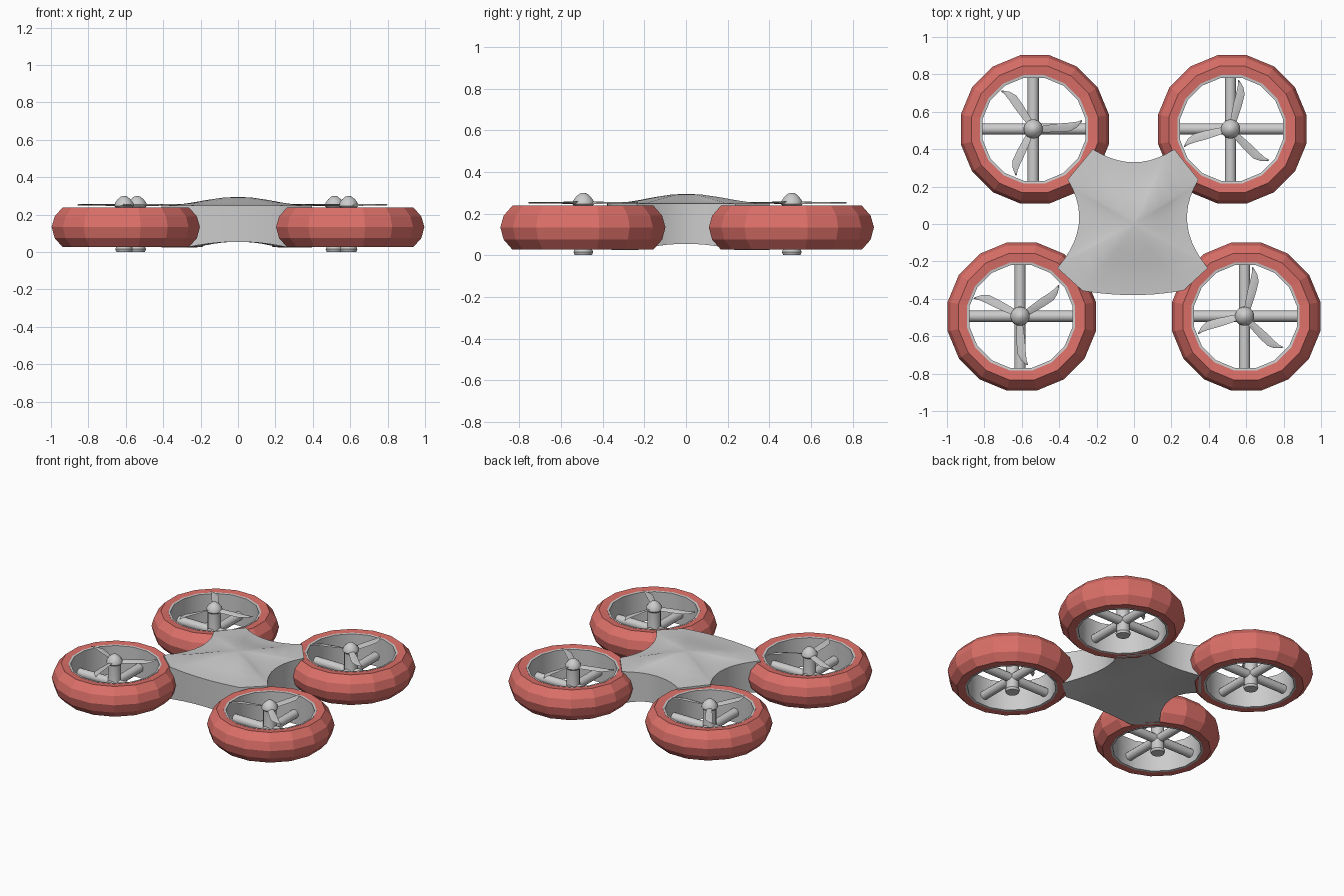
import bpy, bmesh, math
from mathutils import Vector, Matrix

if "Cube" in bpy.data.objects:
    bpy.data.objects.remove(bpy.data.objects["Cube"])

red = bpy.data.materials.new("red_guard")
red.diffuse_color = (0.72, 0.16, 0.14, 1)
red.use_nodes = True
red.node_tree.nodes["Principled BSDF"].inputs["Base Color"].default_value = red.diffuse_color


def finish(bm, name, smooth=None, mat=None):
    bmesh.ops.remove_doubles(bm, verts=bm.verts, dist=1e-5)
    bmesh.ops.recalc_face_normals(bm, faces=bm.faces)
    me = bpy.data.meshes.new(name)
    bm.to_mesh(me)
    bm.free()
    ob = bpy.data.objects.new(name, me)
    bpy.context.collection.objects.link(ob)
    if mat:
        me.materials.append(mat)
    if smooth:
        bpy.ops.object.select_all(action='DESELECT')
        ob.select_set(True)
        bpy.context.view_layer.objects.active = ob
        bpy.ops.object.shade_smooth_by_angle(angle=math.radians(smooth))
    return ob


def bridge(bm, loops):
    for a, b in zip(loops, loops[1:]):
        n = len(a)
        for i in range(n):
            bm.faces.new((a[i], a[(i + 1) % n], b[(i + 1) % n], b[i]))


def lathe(name, profile, sides, centre, closed=False, **kw):
    bm = bmesh.new()
    loops = []
    for r, z in profile:
        loops.append([bm.verts.new((centre[0] + r * math.cos((i + .5) * math.tau / sides),
                                    centre[1] + r * math.sin((i + .5) * math.tau / sides), z))
                      for i in range(sides)])
    bridge(bm, loops + loops[:1] if closed else loops)
    if not closed:
        bm.faces.new(loops[0])
        bm.faces.new(loops[-1])
    return finish(bm, name, **kw)


def struts(name, c):
    # two crossed round bars inside the duct
    bm = bmesh.new()
    for axis in 'XY':
        m = Matrix.Translation((c[0], c[1], 0.1)) @ Matrix.Rotation(math.pi / 2, 4, axis)
        bmesh.ops.create_cone(bm, cap_ends=True, segments=12, radius1=.03, radius2=.03,
                              depth=.56, matrix=m)
    return finish(bm, name, smooth=35)


def propeller(name, c, start):
    # three thin twisted blades with hooked tips: radius, sideways shift, half width, pitch
    sections = [(.02, -.004, .018, 35), (.07, 0, .021, 25), (.14, .004, .024, 16),
                (.20, .008, .023, 10), (.235, .020, .015, 8), (.262, .040, .004, 5)]
    bm = bmesh.new()
    for k in range(3):
        rot = Matrix.Rotation(math.radians(start + 120 * k), 3, 'Z')
        loops = []
        for r, shift, w, pitch in sections:
            p = math.radians(pitch)
            loop = []
            for s, t in ((-1, 0), (0, -.004), (1, 0), (0, .004)):
                v = Vector((r, shift + s * w * math.cos(p), s * w * math.sin(p) * .6 + t))
                loop.append(bm.verts.new(rot @ v + Vector((c[0], c[1], .252))))
            loops.append(loop)
        bridge(bm, loops)
        bm.faces.new(loops[0])
        bm.faces.new(loops[-1])
    return finish(bm, name, smooth=40)


# four ducted rotors: name, centre, first blade angle
for tag, x, y, start in (("front_left", -.60, -.495, 30), ("front_right", .60, -.495, 72),
                         ("back_left", -.53, .506, 1), ("back_right", .525, .506, 72)):
    lathe(tag + "_guard", [(.29, .232), (.345, .238), (.388, .19), (.404, .134), (.388, .075),
                           (.345, .027), (.29, .03)], 16, (x, y), True, mat=red)
    lathe(tag + "_duct", [(.281, .232), (.295, .234), (.295, .028), (.281, .03)],
          16, (x - .004, y), True, smooth=35)
    hub = (x - .009, y + .002)
    struts(tag + "_struts", hub)
    lathe(tag + "_hub", [(.042, 0), (.048, .015), (.042, .03), (.042, .235), (.052, .245),
                         (.05, .262), (.035, .282), (.018, .296), (.004, .3)], 16, hub, smooth=40)
    propeller(tag + "_propeller", hub, start)

# central body: four curved sides between four blunt arms
outline = []
for a, m, b in (((-.275, -.357), (0, -.38), (.265, -.355)),
                ((.395, -.235), (.285, 0), (.345, .237)),
                ((.215, .40), (0, .33), (-.22, .40)),
                ((-.355, .237), (-.295, 0), (-.41, -.235))):
    a, m, b = Vector(a), Vector(m), Vector(b)
    for i in range(11):
        s = i / 5 - 1
        p = a * (s * (s - 1) / 2) + m * (1 - s * s) + b * (s * (s + 1) / 2)
        outline.append((p, s * s))

bm = bmesh.new()
loops = []
steps = [.02, .2, .4, .6, .8, 1]
for t in steps:
    loops.append([bm.verts.new((p.x * t, p.y * t, .248 + .047 * (.5 + .5 * math.cos(math.pi * t))))
                  for p, w in outline])
for t in reversed(steps):
    loops.append([bm.verts.new((p.x * t, p.y * t, .055 - .03 * w * t ** 3)) for p, w in outline])
bridge(bm, loops)
bm.faces.new(loops[0])
bm.faces.new(loops[-1])
finish(bm, "body_shell", smooth=35)
